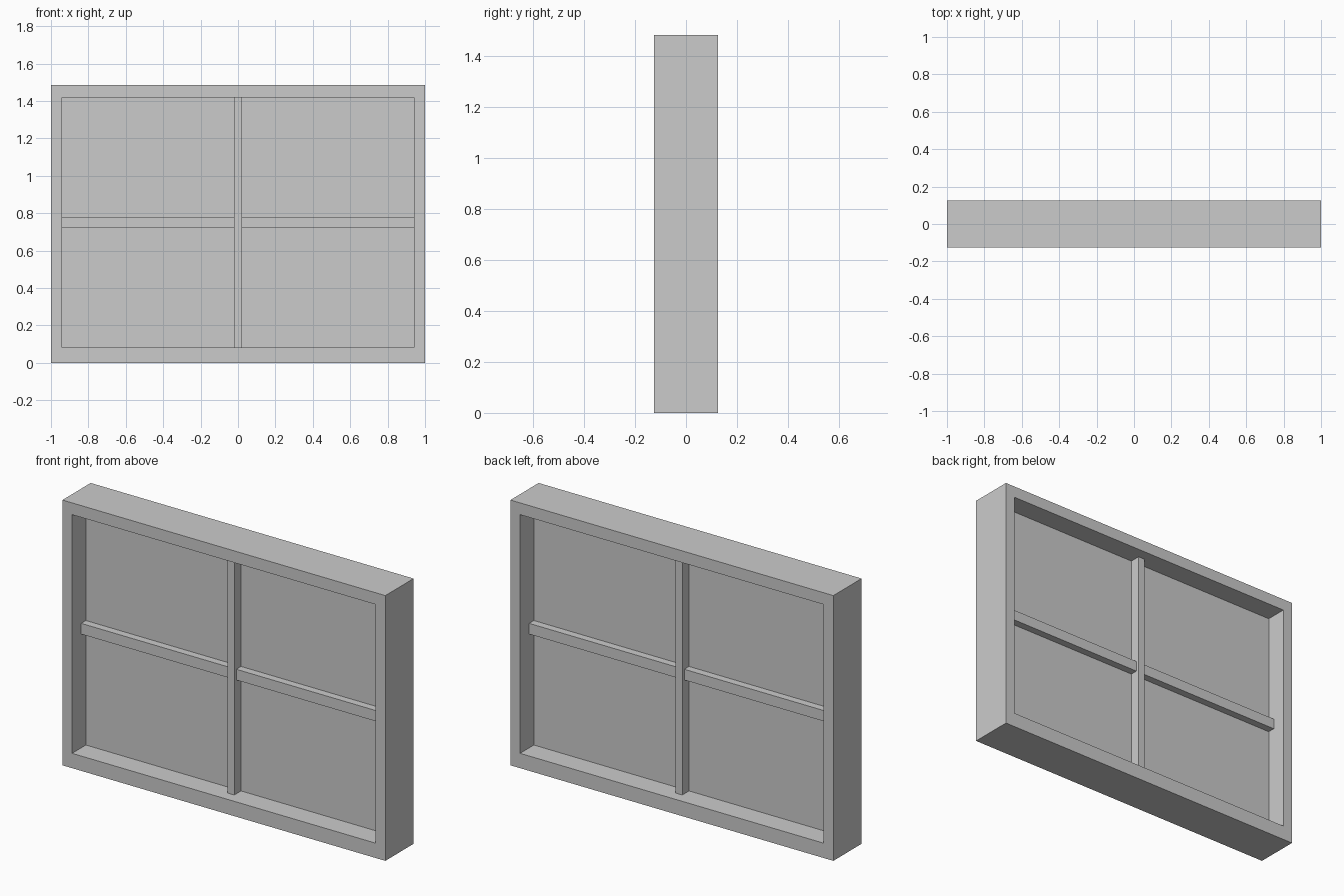
import bpy, bmesh

if "Cube" in bpy.data.objects:
    bpy.data.objects.remove(bpy.data.objects["Cube"])

HEIGHT, DEPTH = 1.485, 0.25
IN_X, IN_BOTTOM, IN_TOP = 0.94, 0.083, 1.419   # frame opening
MULLION = 0.021                                # half width of upright bar


def finish(name, bm):
    bmesh.ops.recalc_face_normals(bm, faces=bm.faces)
    mesh = bpy.data.meshes.new(name)
    bm.to_mesh(mesh)
    bm.free()
    obj = bpy.data.objects.new(name, mesh)
    bpy.context.collection.objects.link(obj)
    return obj


def box(name, x0, x1, z0, z1, depth):
    """Box centred on y = 0."""
    bm = bmesh.new()
    bmesh.ops.create_cube(bm, size=1)
    for v in bm.verts:
        v.co = ((x0 + x1) / 2 + v.co.x * (x1 - x0),
                v.co.y * depth,
                (z0 + z1) / 2 + v.co.z * (z1 - z0))
    return finish(name, bm)


# Outer frame: one rectangular ring with mitred corners
def rect(x, z0, z1):
    return [(-x, z0), (x, z0), (x, z1), (-x, z1)]


bm = bmesh.new()
loops = [[bm.verts.new((x, y, z)) for x, z in r]
         for r, y in ((rect(1, 0, HEIGHT), -DEPTH / 2),
                      (rect(IN_X, IN_BOTTOM, IN_TOP), -DEPTH / 2),
                      (rect(IN_X, IN_BOTTOM, IN_TOP), DEPTH / 2),
                      (rect(1, 0, HEIGHT), DEPTH / 2))]
for k in range(4):
    a, b = loops[k], loops[(k + 1) % 4]
    for i in range(4):
        j = (i + 1) % 4
        bm.faces.new((a[i], a[j], b[j], b[i]))
finish("window_frame", bm)

# Thin glass sheet in the middle of the frame depth
box("glass_pane", -IN_X, IN_X, IN_BOTTOM, IN_TOP, 0.006)

# Upright bar, and a shallower crossbar on each side of it
box("vertical_bar", -MULLION, MULLION, IN_BOTTOM, IN_TOP, 0.126)
box("crossbar_left", -IN_X, -MULLION, 0.72, 0.78, 0.09)
box("crossbar_right", MULLION, IN_X, 0.72, 0.78, 0.09)
